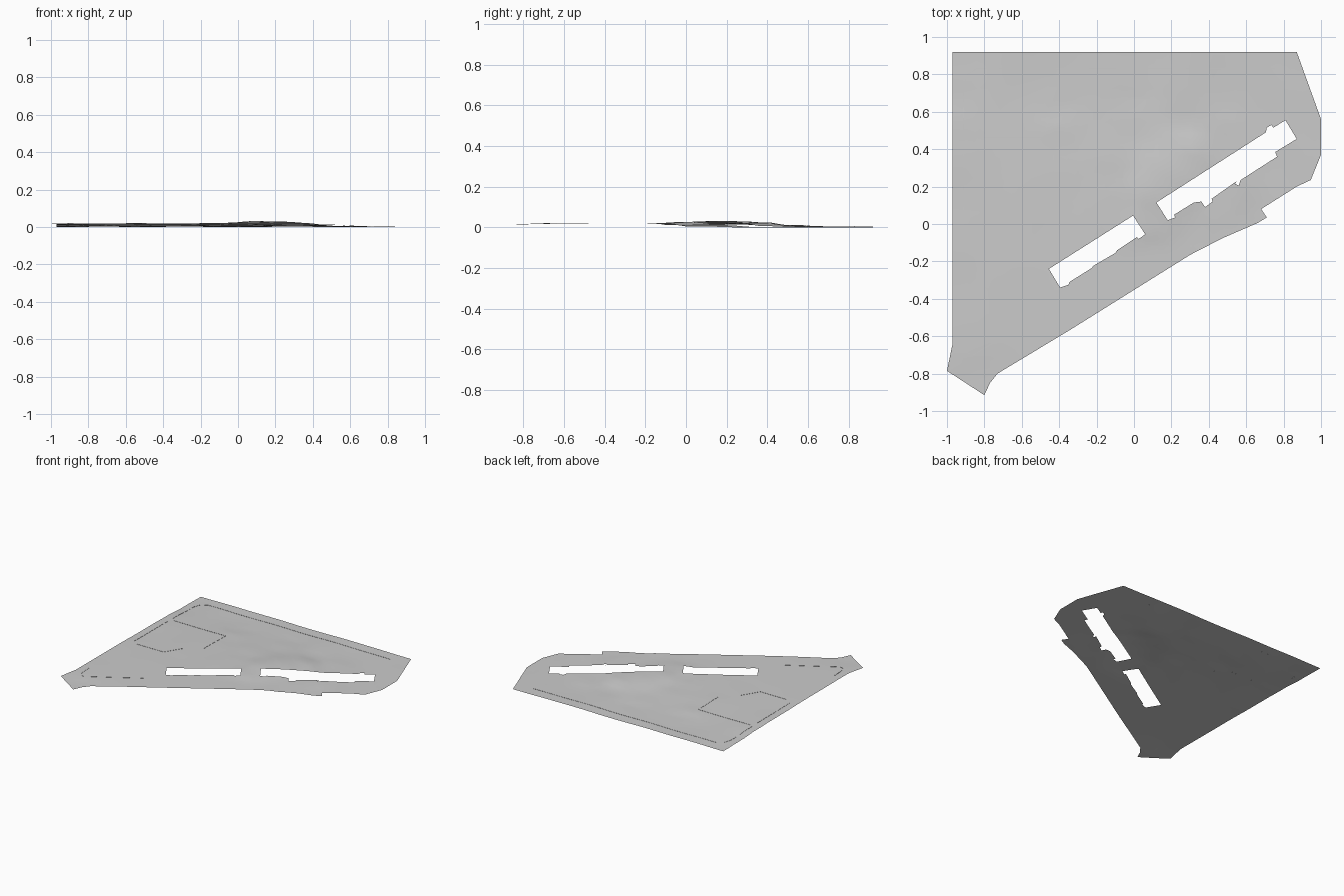
import bpy, bmesh, math
from mathutils import Vector

if "Cube" in bpy.data.objects:
    bpy.data.objects.remove(bpy.data.objects["Cube"])

# One flat grey for the whole site
grey = bpy.data.materials.new("site_grey")
grey.diffuse_color = (0.6, 0.6, 0.6, 1)
grey.use_nodes = True
grey.node_tree.nodes["Principled BSDF"].inputs["Base Color"].default_value = grey.diffuse_color

# Site boundary and the two building footprints left open
BOUNDARY = [(-.97, .92), (.87, .92), (1, .56), (1, .37), (.945, .235), (.87, .20),
            (.68, .08), (.71, .035), (.66, .005), (.475, -.075), (.30, -.165),
            (-.34, -.565), (-.73, -.80), (-.77, -.85), (-.80, -.915),
            (-1, -.785), (-.97, -.64)]
WEST_HOLE = [(-.455, -.24), (-.005, .045), (.06, -.055), (.025, -.08), (.015, -.07),
             (-.09, -.14), (-.10, -.155), (-.22, -.225), (-.225, -.235),
             (-.345, -.31), (-.35, -.325), (-.395, -.34)]
EAST_HOLE = [(.12, .115), (.705, .49), (.71, .515), (.735, .53), (.745, .515), (.81, .555),
             (.87, .455), (.755, .385), (.765, .36), (.57, .235), (.56, .205), (.54, .215),
             (.55, .23), (.415, .135), (.42, .12), (.38, .09), (.36, .12), (.32, .115),
             (.215, .05), (.22, .035), (.18, .02)]

# Spot heights (x, y, z in thousandths)
SPOTS = [(-.97, .92, 1), (0, .92, 0), (.87, .92, 0), (1, .5, 0), (.95, .25, 1),
         (.70, .05, 4), (.475, -.075, 12), (.30, -.165, 19), (.08, .03, 28),
         (.20, .25, 31), (.30, .38, 25), (.10, .15, 33), (-.45, -.45, 20),
         (-.80, -.90, 15), (-.90, -.60, 20), (-.97, -.20, 19), (-.97, .30, 15),
         (-.97, .55, 12), (-.97, .66, 3), (-.40, .50, 12), (-.40, .63, 3),
         (0, .52, 9), (.30, .56, 4), (.50, .45, 6), (.75, .62, 1), (.50, .70, 1),
         (-.50, .76, 1), (0, .70, 2), (-.40, .20, 16), (-.50, 0, 18), (-.60, -.25, 20),
         (-.10, .30, 18), (-.10, .10, 22), (-.20, -.30, 20), (.10, -.20, 20),
         (.45, .08, 14), (.80, .32, 2)]


def height(x, y):
    total = weight = 0
    for sx, sy, sz in SPOTS:
        w = 1 / ((x - sx) ** 2 + (y - sy) ** 2 + .002) ** 1.7
        total += w * sz
        weight += w
    return max(0, total / weight - .6) * .001


def finish(bm, name):
    mesh = bpy.data.meshes.new(name)
    bm.to_mesh(mesh)
    bm.free()
    mesh.materials.append(grey)
    ob = bpy.data.objects.new(name, mesh)
    bpy.context.collection.objects.link(ob)
    return ob


# Ground sheet: filled outline with holes, sliced into a grid and draped
bm = bmesh.new()
edges = []
for loop in (BOUNDARY, WEST_HOLE, EAST_HOLE):
    vs = [bm.verts.new((x, y, 0)) for x, y in loop]
    edges += [bm.edges.new((vs[i - 1], vs[i])) for i in range(len(vs))]
bmesh.ops.triangle_fill(bm, edges=edges, use_beauty=True, use_dissolve=False,
                        normal=(0, 0, 1))
for axis in ((1, 0, 0), (0, 1, 0)):
    for i in range(-16, 17):
        bmesh.ops.bisect_plane(bm, geom=bm.verts[:] + bm.edges[:] + bm.faces[:], dist=1e-5,
                               plane_co=Vector(axis) * (i * .06 + .003), plane_no=axis)
bmesh.ops.triangulate(bm, faces=bm.faces[:])
for f in bm.faces:
    f.normal_update()
    if f.normal.z < 0:
        f.normal_flip()
for v in bm.verts:
    v.co.z = height(v.co.x, v.co.y)
ground = finish(bm, "ground")
bpy.context.view_layer.objects.active = ground
ground.select_set(True)
bpy.ops.object.shade_smooth_by_angle(angle=math.radians(30))


# Low kerbs along the roads, as thin draped strips
def kerb(name, path, half=.0015, rise=.0015):
    pts = []
    for a, b in zip(path, path[1:]):
        a, b = Vector(a), Vector(b)
        n = max(1, round((b - a).length / .03))
        pts += [a.lerp(b, i / n) for i in range(n)]
    pts.append(Vector(path[-1]))
    bm = bmesh.new()
    rows = []
    for i, p in enumerate(pts):
        d = (pts[min(i + 1, len(pts) - 1)] - pts[max(i - 1, 0)]).normalized()
        side = Vector((-d.y, d.x)) * half
        z = height(p.x, p.y)
        rows.append([bm.verts.new((p.x + s * side.x, p.y + s * side.y, z + h))
                     for s, h in ((1, 0), (1, rise), (-1, rise), (-1, 0))])
    for r, q in zip(rows, rows[1:]):
        for k in range(3):
            bm.faces.new((r[k], r[k + 1], q[k + 1], q[k]))
    bmesh.ops.recalc_face_normals(bm, faces=bm.faces[:])
    finish(bm, name)


kerb("north_kerb", [(.75, .83), (-.84, .83), (-.89, .80), (-.91, .74), (-.91, .48)])
kerb("west_kerb", [(-.91, .42), (-.91, 0)])
kerb("corner_kerb", [(-.91, -.56), (-.905, -.66), (-.89, -.69), (-.86, -.70), (-.49, -.48)])
kerb("yard_kerb", [(-.89, .46), (-.43, .46), (-.43, .19)])
kerb("lane_kerb", [(-.86, -.03), (-.63, -.03), (-.55, .10)])
